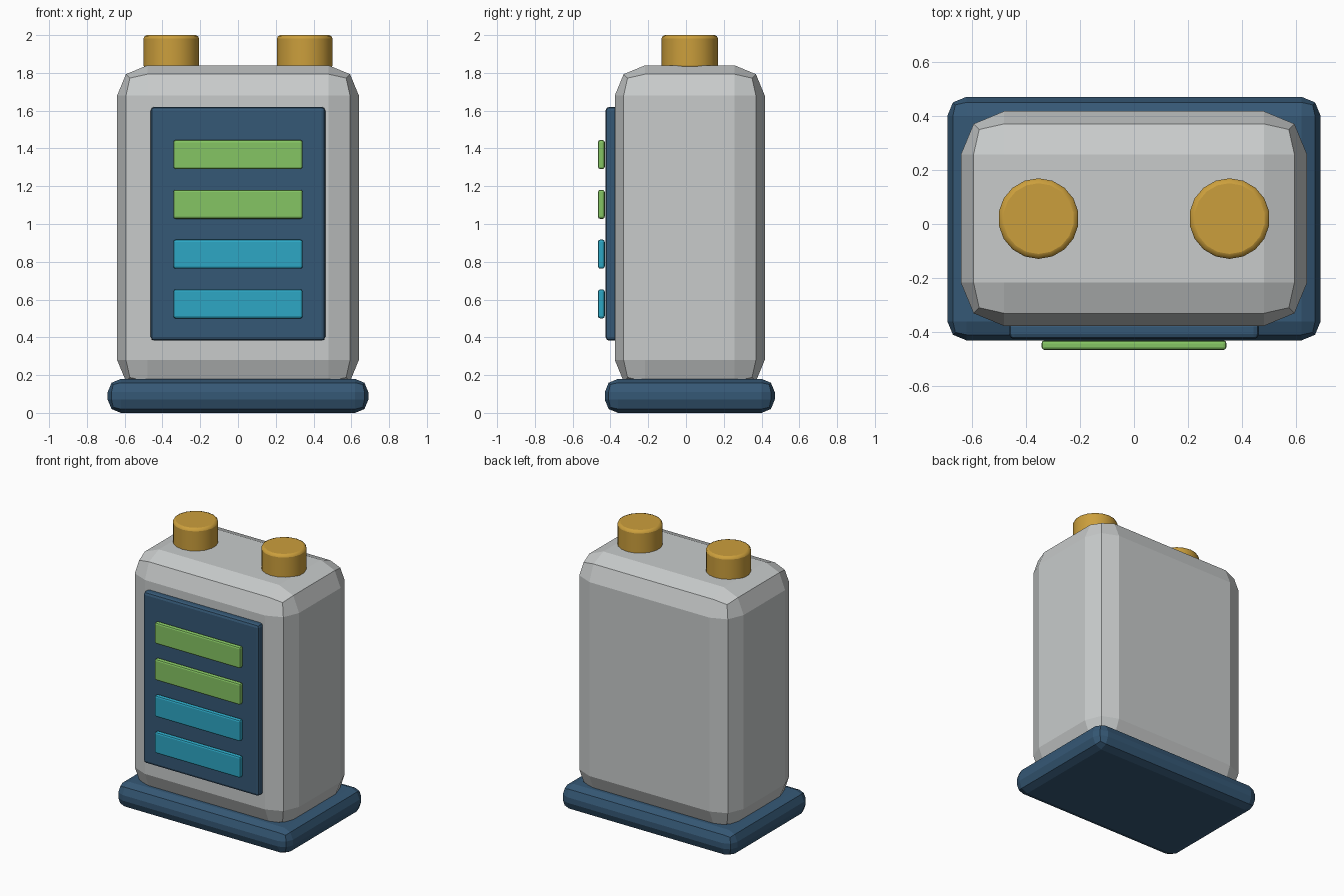
import bpy
import math

if "Cube" in bpy.data.objects:
    bpy.data.objects.remove(bpy.data.objects["Cube"])


def material(name, rgb):
    m = bpy.data.materials.new(name)
    m.diffuse_color = (*rgb, 1.0)
    m.use_nodes = True
    m.node_tree.nodes["Principled BSDF"].inputs["Base Color"].default_value = m.diffuse_color
    return m


GREY = material("light grey", (0.58, 0.60, 0.60))
NAVY = material("navy blue", (0.036, 0.098, 0.18))
GREEN = material("leaf green", (0.235, 0.56, 0.125))
CYAN = material("cyan", (0.026, 0.39, 0.56))
GOLD = material("gold", (0.60, 0.345, 0.045))


def add_bevel(obj, width, segments):
    b = obj.modifiers.new("Bevel", "BEVEL")
    b.width = width
    b.segments = segments
    b.limit_method = "ANGLE"
    b.angle_limit = math.radians(40)


def box(name, low, high, mat, width, segments=2):
    """Bevelled box between two opposite corners."""
    mid = [(a + b) / 2 for a, b in zip(low, high)]
    bpy.ops.mesh.primitive_cube_add(size=1, location=mid)
    obj = bpy.context.object
    obj.name = name
    obj.scale = [b - a for a, b in zip(low, high)]
    bpy.ops.object.transform_apply(location=False, rotation=False, scale=True)
    obj.data.materials.append(mat)
    add_bevel(obj, width, segments)
    return obj


# Case and foot, with broad chunky bevels
box("battery_body", (-0.64, -0.377, 0.12), (0.64, 0.417, 1.84), GREY, 0.16)
box("base_plate", (-0.69, -0.43, 0.0), (0.69, 0.47, 0.18), NAVY, 0.07)

# Display panel on the front
box("display_panel", (-0.462, -0.426, 0.382), (0.462, -0.36, 1.62), NAVY, 0.02)

# Four charge bars floating just before the panel
for i, mat in enumerate((CYAN, CYAN, GREEN, GREEN)):
    z = 0.577 + i * 0.2635
    box(f"charge_bar_{i + 1}", (-0.342, -0.466, z - 0.077),
        (0.342, -0.43, z + 0.077), mat, 0.012)

# Two terminal posts on top
for side, x in (("left", -0.353), ("right", 0.353)):
    bpy.ops.mesh.primitive_cylinder_add(vertices=18, radius=0.149, depth=0.18,
                                        location=(x, 0.02, 1.91))
    post = bpy.context.object
    post.name = f"terminal_{side}"
    post.data.materials.append(GOLD)
    bpy.ops.object.shade_smooth_by_angle(angle=math.radians(30))
    add_bevel(post, 0.018, 2)
